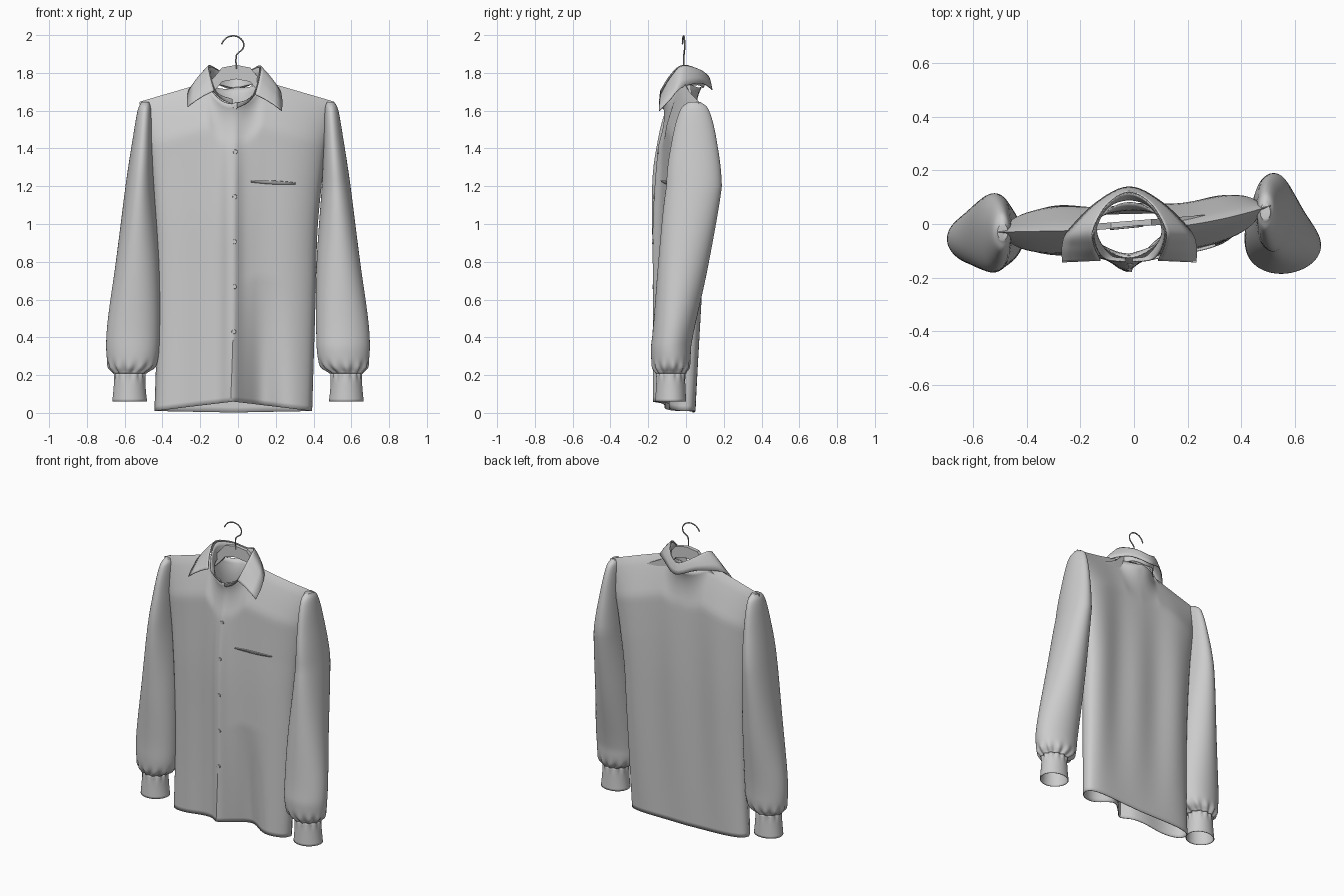
import bpy
import bmesh
from math import sin, cos, exp, pi
from mathutils import Vector, Matrix

if "Cube" in bpy.data.objects:
    bpy.data.objects.remove(bpy.data.objects["Cube"])


def material(name, colour):
    m = bpy.data.materials.new(name)
    m.use_nodes = True
    m.diffuse_color = colour
    m.node_tree.nodes["Principled BSDF"].inputs["Base Color"].default_value = colour
    return m


CLOTH = material("light grey cloth", (0.6, 0.6, 0.6, 1))
METAL = material("grey metal", (0.4, 0.4, 0.4, 1))


def spline(keys, t):
    """Smooth curve through evenly spaced keys (numbers or vectors), t in 0..1."""
    n = len(keys) - 1
    i = min(int(t * n), n - 1)
    f = t * n - i
    b, c = keys[i], keys[i + 1]
    a = keys[i - 1] if i > 0 else b * 2 - c
    d = keys[i + 2] if i + 2 <= n else c * 2 - b
    return b + ((c - a) * f + (a * 2 - b * 5 + c * 4 - d) * f ** 2
                + (b * 3 - c * 3 + d - a) * f ** 3) * 0.5


def finish(name, bm, mat, thick=0.0, angle=50):
    bmesh.ops.remove_doubles(bm, verts=bm.verts, dist=0.0005)
    bmesh.ops.recalc_face_normals(bm, faces=bm.faces)
    mesh = bpy.data.meshes.new(name)
    bm.to_mesh(mesh)
    bm.free()
    mesh.materials.append(mat)
    obj = bpy.data.objects.new(name, mesh)
    bpy.context.collection.objects.link(obj)
    bpy.ops.object.select_all(action="DESELECT")
    obj.select_set(True)
    bpy.context.view_layer.objects.active = obj
    bpy.ops.object.shade_smooth_by_angle(angle=angle * pi / 180)
    if thick:
        mod = obj.modifiers.new("cloth thickness", "SOLIDIFY")
        mod.thickness = thick
        mod.offset = 0


def add_grid(bm, rows, closed=False):
    grid = [[bm.verts.new(p) for p in row] for row in rows]
    for r, s in zip(grid, grid[1:]):
        n = len(r)
        for i in range(n if closed else n - 1):
            j = (i + 1) % n
            bm.faces.new((r[i], r[j], s[j], s[i]))
    return grid


# Body: front and back panels sharing side seams and shoulder seams
LEFT_EDGE = [0.39, 0.40, 0.41, 0.42, 0.455, 0.51]
RIGHT_EDGE = [-0.44, -0.43, -0.43, -0.44, -0.465, -0.52]
FRONT_DEPTH = [0.085, 0.085, 0.087, 0.09, 0.085, 0.08]
BACK_DEPTH = [0.06, 0.07, 0.08, 0.088, 0.088, 0.08]


def body(u, v, front, lift=0.0):
    xl, xr = spline(RIGHT_EDGE, v), spline(LEFT_EDGE, v)
    x = xl + (xr - xl) * (u + 1) / 2
    neck = max(0, 1 - ((0.515 * u + 0.013) / 0.15) ** 2)
    top = 1.645 + 0.15 * (1 - abs(u)) - neck * (0.15 if front else 0.07)
    hem = 0.01 + (0.05 if front else -0.008) * (1 - abs(u))
    round_off = max(0, 1 - u ** 6) ** 0.5
    shoulder = min(1, max(0, 1 - v) / 0.14) ** 0.75
    depth = spline(FRONT_DEPTH if front else BACK_DEPTH, v) * round_off * shoulder
    depth += neck * v ** 8 * (0.105 if front else 0.10) * (1 - shoulder)
    if front:
        ridge = 0.025 * exp(-((x + 0.035) / 0.13) ** 2) + 0.035 * exp(-((x + 0.035) / 0.045) ** 2)
        depth += ridge * (1 - v ** 6)
        depth -= 0.07 * exp(-((x - 0.13) / 0.09) ** 2) * max(0, 1 - v / 0.4)
        depth += 0.004 * sin(22 * x + 2) * round_off * (1 - v)
        depth += 0.006 * shoulder * (u > -0.05) * (1 - max(0, u))
    else:
        depth += 0.008 * sin(20 * x + 1) * round_off * sin(pi * v)
    middle = -0.02 + 0.02 * x + 0.3 * max(0, x) ** 2 * min(1, 0.3 + v)
    y = middle - depth - lift if front else middle + depth + lift
    return Vector((x, y, hem + v * (top - hem)))


def at_height(u, z, lift):
    low, high = body(u, 0, True).z, body(u, 1, True).z
    return body(u, (z - low) / (high - low), True, lift)


bm = bmesh.new()
for front in (True, False):
    add_grid(bm, [[body(-1 + i / 32, j / 60, front) for i in range(65)] for j in range(61)])
finish("shirt_body", bm, CLOTH, 0.005)

# Chest pocket edge, tapering toward its ends
bm = bmesh.new()
rows = []
for j in range(4):
    rows.append([])
    for i in range(17):
        half = 0.004 + 0.005 * sin(pi * i / 16)
        z = 1.226 - 0.012 * i / 16 + half * (j * 2 / 3 - 1)
        rows[j].append(at_height(0.17 + 0.53 * i / 16, z, 0.003 + 0.003 * j))
add_grid(bm, rows)
finish("pocket_edge", bm, CLOTH, 0.004)

# Buttons
for k in range(6):
    bm = bmesh.new()
    spot = at_height(-0.02, 1.62 - 0.238 * k, 0.004)
    bmesh.ops.create_cone(bm, cap_ends=True, segments=16, radius1=0.012, radius2=0.011,
                          depth=0.006,
                          matrix=Matrix.Translation(spot) @ Matrix.Rotation(pi / 2, 4, "X"))
    finish("button_%d" % (k + 1), bm, CLOTH, angle=30)

# Sleeves: rings of height, centre x, half width, half depth
SLEEVE = [Vector(r) for r in (
    (1.645, 0.490, 0.018, 0.03), (1.60, 0.495, 0.034, 0.075), (1.45, 0.505, 0.050, 0.115),
    (1.20, 0.520, 0.074, 0.145), (0.80, 0.533, 0.113, 0.132), (0.45, 0.552, 0.138, 0.108),
    (0.27, 0.558, 0.130, 0.100), (0.21, 0.572, 0.082, 0.075))]
CUFF = [Vector(r) for r in (
    (0.215, 0.572, 0.078, 0.072), (0.13, 0.573, 0.083, 0.076), (0.06, 0.573, 0.09, 0.08))]


def tube(name, rings, steps, side, y_top, y_low):
    rows = []
    for k in range(steps + 1):
        z, cx, rx, ry = spline(rings, k / steps)
        t = max(0, min(1, (1.2 - z) / 0.85))
        cy = y_top + (y_low - y_top) * t
        gather = 0.09 * exp(-((z - 0.225) / 0.035) ** 2)
        row = []
        for i in range(72):
            a = 2 * pi * i / 72
            r = 1 + gather * sin(12 * a) + 0.015 * sin(3 * a + 5 * z)
            row.append(Vector((side * (cx + rx * r * cos(a)), cy + ry * r * sin(a), z)))
        rows.append(row)
    bm = bmesh.new()
    grid = add_grid(bm, rows, True)
    if rings is SLEEVE:
        bm.faces.new(grid[0])
    finish(name, bm, CLOTH, 0.004)


for label, side, y_top, y_low in (("left", 1, 0.045, -0.08), ("right", -1, -0.03, -0.055)):
    tube(label + "_sleeve", SLEEVE, 56, side, y_top, y_low)
    tube(label + "_cuff", CUFF, 10, side, y_top, y_low)

# Collar: each line runs from the right front to the centre back, then mirrored
BAND_LOW = [(-0.03, -0.13, 1.635), (-0.09, -0.115, 1.665), (-0.14, -0.03, 1.72),
            (-0.10, 0.06, 1.735), (-0.0175, 0.09, 1.72)]
BAND_TOP = [(-0.03, -0.14, 1.66), (-0.115, -0.125, 1.70), (-0.15, -0.03, 1.825),
            (-0.10, 0.07, 1.81), (-0.0175, 0.115, 1.778)]
FOLD = [(-0.125, -0.135, 1.705), (-0.148, -0.085, 1.785), (-0.153, -0.02, 1.84),
        (-0.10, 0.075, 1.815), (-0.0175, 0.12, 1.78)]
LEAF = [(-0.267, -0.142, 1.62), (-0.268, -0.085, 1.67), (-0.245, -0.025, 1.725),
        (-0.14, 0.08, 1.745), (-0.0175, 0.138, 1.71)]


def around(points):
    half = [Vector(p) for p in points]
    other = [Vector((-0.035 - p.x, p.y, p.z - 0.15 * max(0, -p.y))) for p in half[:-1]]
    keys = half + other[::-1]
    return [spline(keys, k / 48) for k in range(49)]


def between(a_line, b_line, bulge):
    rows = []
    for f in (0, 0.12, 0.4, 0.7, 1):
        puff = Vector((0, 0, bulge * sin(pi * f)))
        rows.append([a.lerp(b, f) + puff for a, b in zip(a_line, b_line)])
    return rows


for name, low, high, bulge in (("collar_band", BAND_LOW, BAND_TOP, 0),
                               ("collar_leaf", FOLD, LEAF, 0.008)):
    bm = bmesh.new()
    add_grid(bm, between(around(low), around(high), bulge))
    finish(name, bm, CLOTH, 0.005)

# Hanger body with sloping arms
ARM = [(0.42, 1.615), (0.30, 1.655), (0.18, 1.715), (0.11, 1.785), (0.075, 1.828), (0, 1.842)]
line = [(-x, z) for x, z in ARM] + ARM[-2::-1]
bm = bmesh.new()
grid = add_grid(bm, [[Vector((x - 0.01, 0.08 * x + dy, z + dz)) for dy, dz in
                      ((-0.012, 0), (0.012, 0), (0.012, -0.075), (-0.012, -0.075))]
                     for x, z in line], True)
bm.faces.new(grid[0])
bm.faces.new(grid[-1])
finish("hanger_body", bm, CLOTH, angle=40)

# Hanger hook
HOOK = [(-0.01, 1.82), (-0.01, 1.885), (0.0, 1.905), (0.024, 1.925), (0.03, 1.955),
        (0.012, 1.983), (-0.02, 1.996), (-0.055, 1.989), (-0.075, 1.972), (-0.087, 1.952)]
path = [Vector((x, 0.1 * x - 0.01, z)) for x, z in HOOK]
curve = bpy.data.curves.new("hanger_hook", "CURVE")
curve.dimensions = "3D"
curve.bevel_depth = 0.004
curve.bevel_resolution = 2
curve.use_fill_caps = True
strand = curve.splines.new("POLY")
strand.points.add(40)
for k, point in enumerate(strand.points):
    point.co = (*spline(path, k / 40), 1)
curve.materials.append(METAL)
bpy.context.collection.objects.link(bpy.data.objects.new("hanger_hook", curve))
